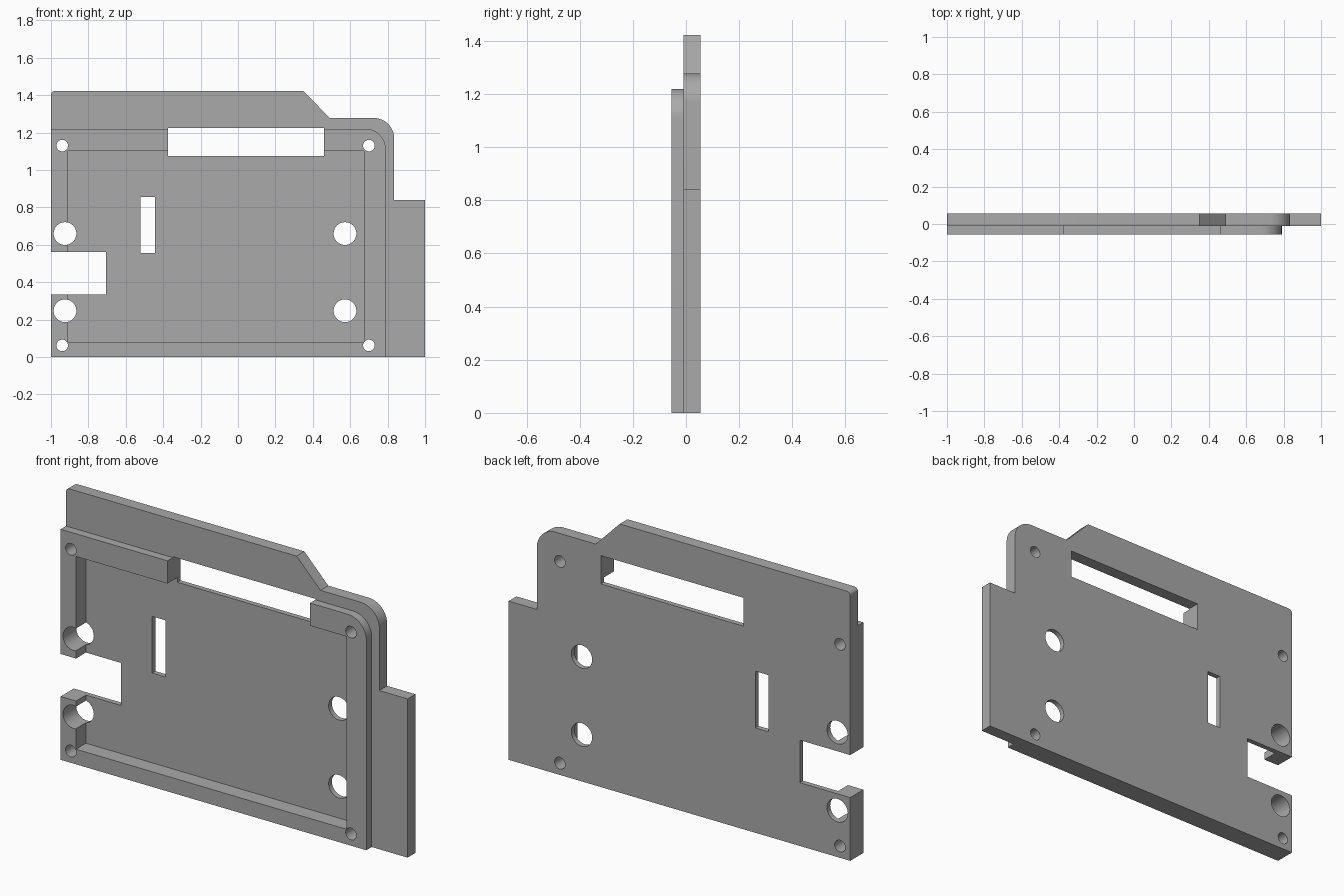
import bpy, bmesh, math

cube = bpy.data.objects.get("Cube")
if cube:
    bpy.data.objects.remove(cube, do_unlink=True)

grey = bpy.data.materials.new("plain grey")
grey.use_nodes = True
colour = (0.4, 0.4, 0.4, 1)
grey.diffuse_color = colour
grey.node_tree.nodes["Principled BSDF"].inputs["Base Color"].default_value = colour

FRONT, STEP, FLOOR, BACK = -0.055, -0.01, 0.028, 0.055


def arc(cx, cz, r, start, end, n):
    """Points on an arc in the xz plane, angles in degrees."""
    angles = [math.radians(start + (end - start) * i / n) for i in range(n + 1)]
    return [(cx + r * math.cos(a), cz + r * math.sin(a)) for a in angles]


def prism(name, outline, y0, y1):
    """Extrude an xz outline from y0 to y1."""
    bm = bmesh.new()
    face = bm.faces.new([bm.verts.new((x, y0, z)) for x, z in outline])
    new = bmesh.ops.extrude_face_region(bm, geom=[face])["geom"]
    moved = [v for v in new if isinstance(v, bmesh.types.BMVert)]
    bmesh.ops.translate(bm, verts=moved, vec=(0, y1 - y0, 0))
    bmesh.ops.recalc_face_normals(bm, faces=bm.faces)
    mesh = bpy.data.meshes.new(name)
    bm.to_mesh(mesh)
    bm.free()
    mesh.materials.append(grey)
    obj = bpy.data.objects.new(name, mesh)
    bpy.context.collection.objects.link(obj)
    return obj


def rect(x0, x1, z0, z1):
    return [(x0, z0), (x1, z0), (x1, z1), (x0, z1)]


# Back plate with stepped side, rounded shoulder and sloped top
plate = prism("back_plate",
              [(-1, 0), (1, 0), (1, 0.84), (0.835, 0.84)]
              + arc(0.725, 1.168, 0.11, 0, 90, 16)
              + [(0.49, 1.278), (0.35, 1.422)]
              + arc(-0.98, 1.402, 0.02, 90, 180, 6), STEP, BACK)

# Raised front frame with one rounded corner
frame = prism("front_frame",
              [(-1, 0), (0.79, 0)] + arc(0.68, 1.11, 0.11, 0, 90, 16)
              + [(-1, 1.22)], FRONT, STEP)

# Recess, slots, side notch and holes
cutters = [prism("recess_cutter", rect(-0.91, 0.675, 0.08, 1.10), -0.2, FLOOR)]
for name, outline in (("top_slot", rect(-0.375, 0.46, 1.075, 1.225)),
                      ("small_slot", rect(-0.522, -0.445, 0.555, 0.855)),
                      ("side_notch", rect(-1.2, -0.705, 0.335, 0.56))):
    cutters.append(prism(name + "_cutter", outline, -0.2, 0.2))
for xs, zs, r in (((-0.925, 0.572), (0.247, 0.66), 0.061),
                  ((-0.94, 0.7), (0.062, 1.13), 0.031)):
    for x in xs:
        for z in zs:
            cutters.append(prism("hole_cutter", arc(x, z, r, 0, 360, 32)[:-1], -0.2, 0.2))

for part in (plate, frame):
    bpy.ops.object.select_all(action="DESELECT")
    bpy.context.view_layer.objects.active = part
    part.select_set(True)
    for cutter in cutters:
        mod = part.modifiers.new("cut", "BOOLEAN")
        mod.operation = "DIFFERENCE"
        mod.solver = "EXACT"
        mod.object = cutter
        bpy.ops.object.modifier_apply(modifier=mod.name)
    bpy.ops.object.shade_smooth_by_angle(angle=math.radians(30))

for cutter in cutters:
    bpy.data.objects.remove(cutter, do_unlink=True)
